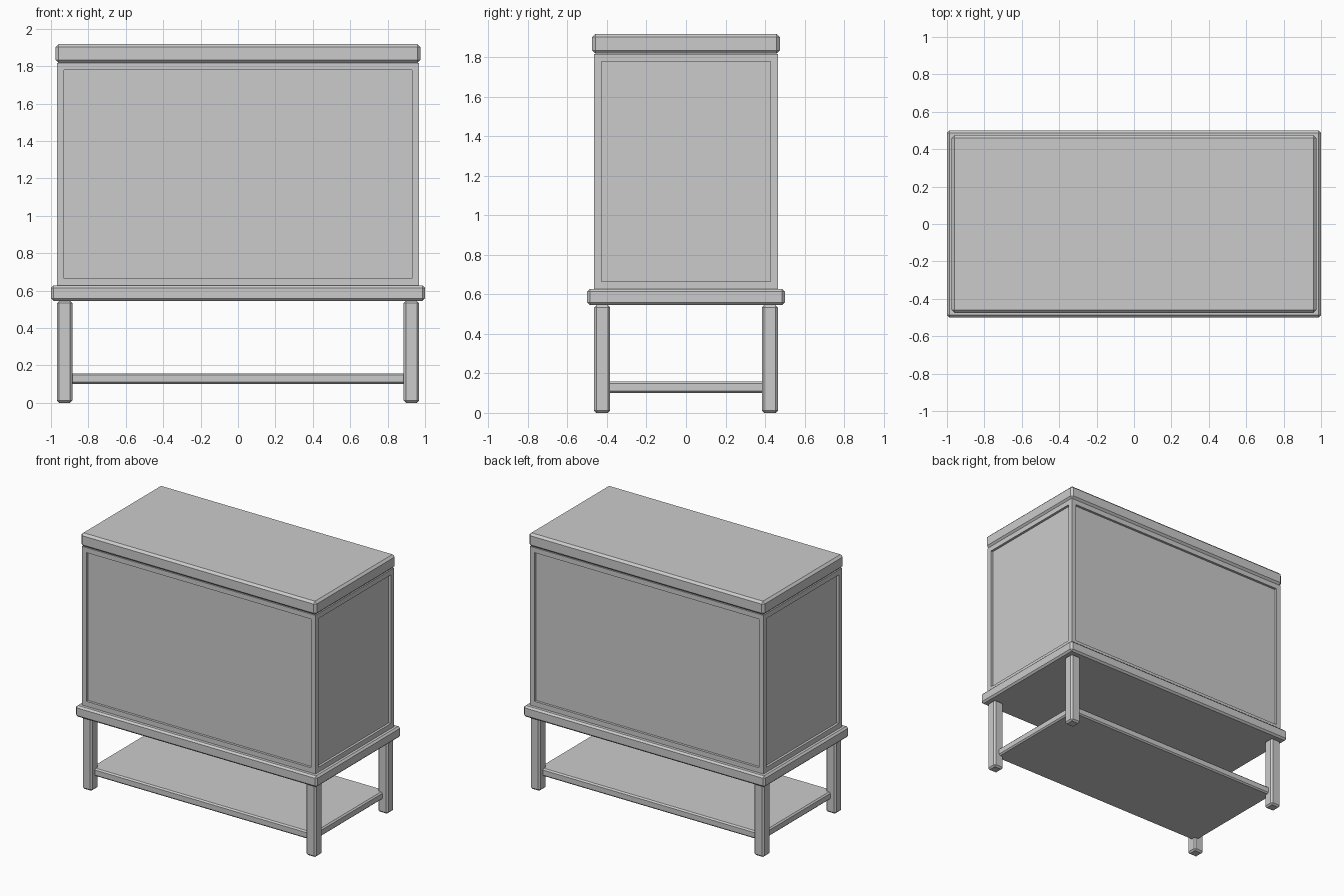
import bpy
import bmesh

if "Cube" in bpy.data.objects:
    bpy.data.objects.remove(bpy.data.objects["Cube"])


def box(name, x0, x1, y0, y1, z0, z1, bevel=0.0):
    """Box between two corners, with an optional single-segment chamfer."""
    bm = bmesh.new()
    bmesh.ops.create_cube(bm, size=1.0)
    for v in bm.verts:
        v.co.x = x0 + (v.co.x + 0.5) * (x1 - x0)
        v.co.y = y0 + (v.co.y + 0.5) * (y1 - y0)
        v.co.z = z0 + (v.co.z + 0.5) * (z1 - z0)
    mesh = bpy.data.meshes.new(name)
    bm.to_mesh(mesh)
    bm.free()
    obj = bpy.data.objects.new(name, mesh)
    bpy.context.collection.objects.link(obj)
    if bevel:
        mod = obj.modifiers.new("chamfer", 'BEVEL')
        mod.width = bevel
        mod.segments = 1
    return obj


def recess_sides(obj, margin, depth):
    """Sink a framed panel into each of the four upright faces."""
    bm = bmesh.new()
    bm.from_mesh(obj.data)
    bm.normal_update()
    sides = [f for f in bm.faces if abs(f.normal.z) < 0.5]
    bmesh.ops.inset_individual(bm, faces=sides, thickness=margin)
    for f in sides:
        ext = bmesh.ops.extrude_discrete_faces(bm, faces=[f])
        new = ext["faces"][0]
        offset = -new.normal * depth
        bmesh.ops.translate(bm, verts=new.verts[:], vec=offset)
    bmesh.ops.recalc_face_normals(bm, faces=bm.faces[:])
    bm.to_mesh(obj.data)
    bm.free()


# Cabinet body with a recessed panel on every side
body = box("cabinet_body", -0.967, 0.967, -0.465, 0.465, 0.628, 1.816)
recess_sides(body, 0.053, 0.018)

# Lid and base slab
box("lid", -0.975, 0.975, -0.475, 0.475, 1.818, 1.918, 0.016)
box("base_slab", -1.0, 1.0, -0.5, 0.5, 0.545, 0.628, 0.013)

# Four legs
for sx, x_name in ((-1, "left"), (1, "right")):
    for sy, y_name in ((-1, "front"), (1, "back")):
        cx, cy = sx * 0.927, sy * 0.425
        box(f"{y_name}_{x_name}_leg", cx - 0.041, cx + 0.041,
            cy - 0.041, cy + 0.041, 0.0, 0.545, 0.012)

# Lower shelf running between the leg centres
box("lower_shelf", -0.927, 0.927, -0.427, 0.427, 0.1, 0.158, 0.01)
